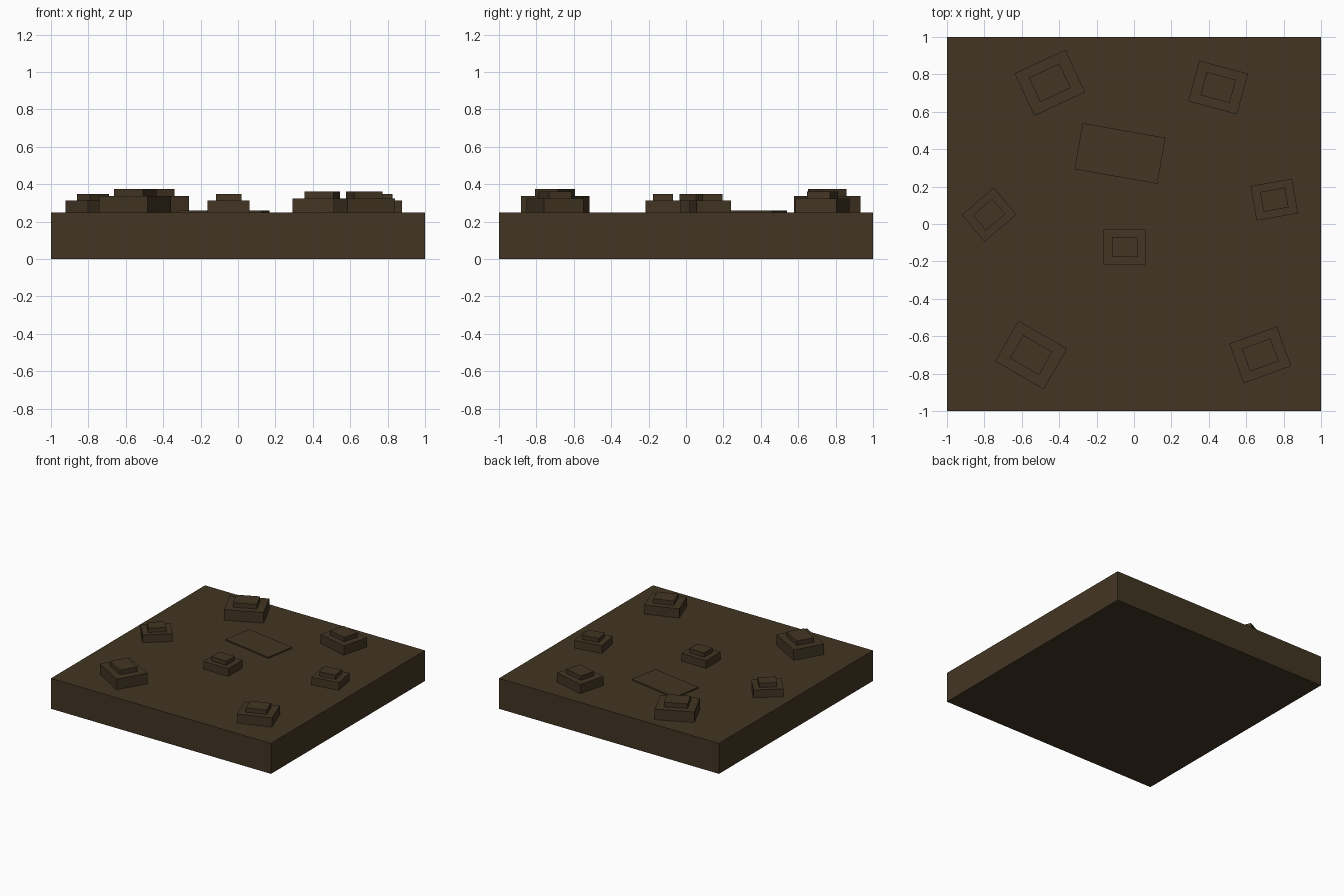
import bpy
from math import radians

cube = bpy.data.objects.get("Cube")
if cube:
    bpy.data.objects.remove(cube, do_unlink=True)

# Single dark earth colour
earth = bpy.data.materials.new("dark_earth_brown")
earth.use_nodes = True
colour = (0.055, 0.036, 0.017, 1)
earth.diffuse_color = colour
earth.node_tree.nodes["Principled BSDF"].inputs["Base Color"].default_value = colour


def slab(name, x, y, width, depth, bottom, top, angle=0):
    """Flat-sided block spanning bottom to top, turned about z."""
    bpy.ops.mesh.primitive_cube_add(size=1, location=(x, y, (bottom + top) / 2),
                                    rotation=(0, 0, radians(angle)))
    obj = bpy.context.object
    obj.name = name
    obj.scale = (width, depth, top - bottom)
    obj.data.materials.append(earth)
    return obj


GROUND = 0.25
slab("ground_base", 0, 0, 2, 2, 0, GROUND)

# Thin raised patch
slab("ground_patch", -0.075, 0.377, 0.45, 0.25, GROUND, 0.26, -10)

# Stepped mounds in three sizes: scale, lower top, upper top
SIZES = {
    "large": (1.0, 0.337, 0.374),
    "medium": (0.9, 0.325, 0.361),
    "small": (0.75, 0.314, 0.349),
}
MOUNDS = [
    ("back_right", "large", -0.45, 0.755, 25),
    ("front_right", "large", -0.55, -0.70, -30),
    ("back_left", "medium", 0.45, 0.73, -15),
    ("front_left", "medium", 0.675, -0.70, 20),
    ("right", "small", -0.775, 0.05, 40),
    ("left", "small", 0.75, 0.13, 10),
    ("centre", "small", -0.05, -0.122, 0),
]
for place, size, x, y, angle in MOUNDS:
    s, step, top = SIZES[size]
    slab(place + "_mound_lower", x, y, 0.3 * s, 0.25 * s, GROUND, step, angle)
    slab(place + "_mound_upper", x, y, 0.18 * s, 0.143 * s, step, top, angle)
